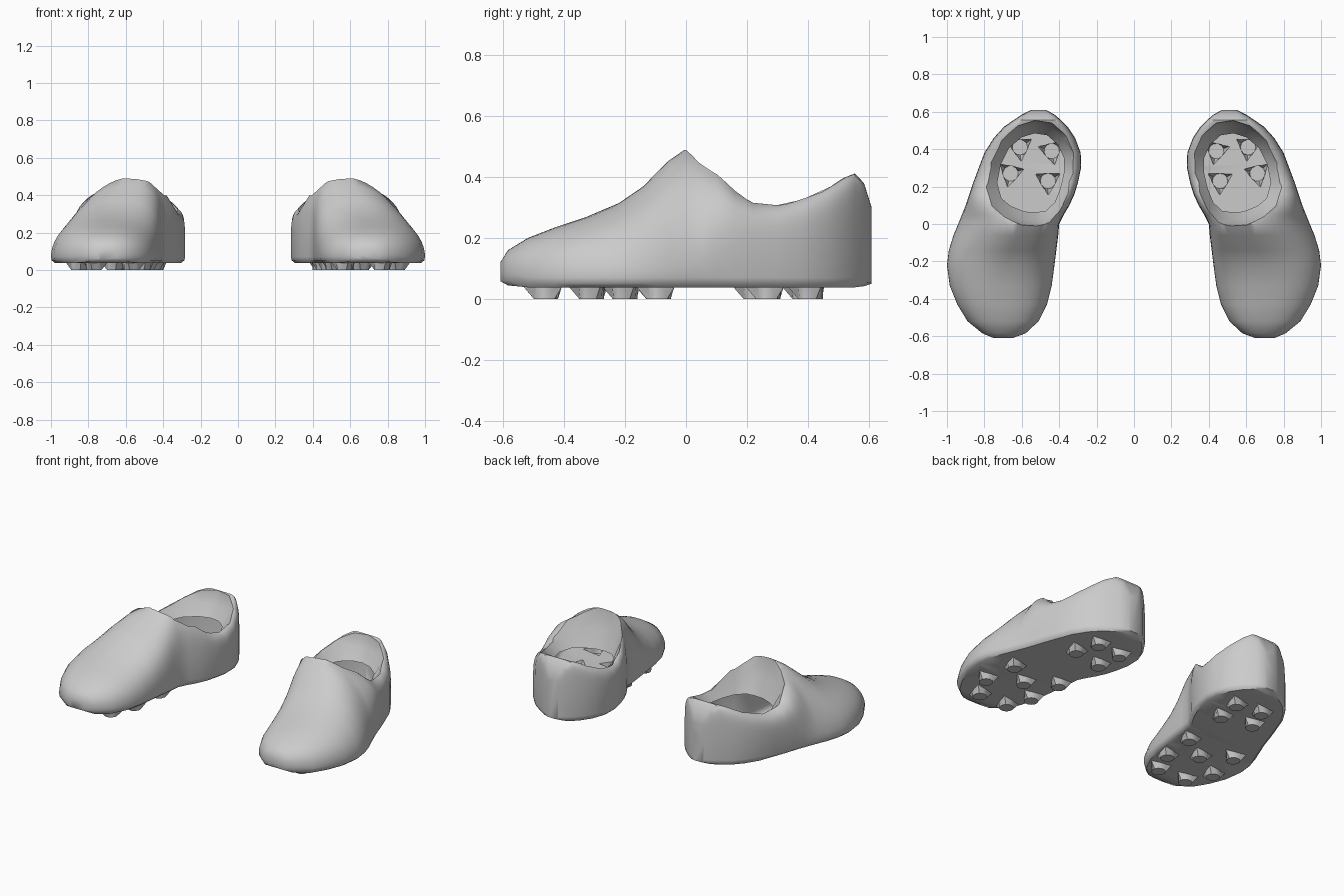
import bpy, bmesh, math
from mathutils import Vector

cube = bpy.data.objects.get("Cube")
if cube:
    bpy.data.objects.remove(cube, do_unlink=True)

grey = bpy.data.materials.new("plain_grey")
grey.use_nodes = True
GREY = (0.6, 0.6, 0.6, 1)
grey.diffuse_color = GREY
grey.node_tree.nodes["Principled BSDF"].inputs["Base Color"].default_value = GREY


def loft(name, rings, side):
    """Skin closed rings of equal length, cap both ends; side mirrors in x."""
    bm = bmesh.new()
    loops = [[bm.verts.new((x * side, y, z)) for x, y, z in ring] for ring in rings]
    n = len(loops[0])
    for a, b in zip(loops, loops[1:]):
        for i in range(n):
            j = (i + 1) % n
            bm.faces.new((a[i], a[j], b[j], b[i]))
    bm.faces.new(loops[0])
    bm.faces.new(loops[-1])
    bmesh.ops.recalc_face_normals(bm, faces=bm.faces)
    mesh = bpy.data.meshes.new(name)
    bm.to_mesh(mesh)
    bm.free()
    mesh.materials.append(grey)
    obj = bpy.data.objects.new(name, mesh)
    bpy.context.collection.objects.link(obj)
    return obj


def activate(obj):
    bpy.ops.object.select_all(action="DESELECT")
    obj.select_set(True)
    bpy.context.view_layer.objects.active = obj


def combine(obj, tool, operation):
    """Apply a boolean with a helper object, then drop the helper."""
    tool.hide_render = True
    mod = obj.modifiers.new(operation, "BOOLEAN")
    mod.operation = operation
    mod.solver = "EXACT"
    mod.object = tool
    activate(obj)
    bpy.ops.object.modifier_apply(modifier=mod.name)
    bpy.data.objects.remove(tool, do_unlink=True)


def ramp(v, lo, hi):
    t = min(max((v - lo) / (hi - lo), 0), 1)
    return t * t * (3 - 2 * t)


# Stations from toe to heel: y, inner x, outer x, top height
STATIONS = [
    (-.61, .65, .75, .12), (-.585, .58, .81, .16), (-.52, .51, .89, .2),
    (-.43, .465, .945, .235), (-.33, .44, .985, .268), (-.22, .425, 1, .315),
    (-.14, .415, .99, .37), (-.06, .405, .965, .452), (0, .4, .94, .493),
    (.05, .375, .92, .475), (.1, .345, .9, .44), (.16, .318, .88, .37),
    (.22, .3, .86, .325), (.3, .283, .83, .318), (.38, .285, .8, .338),
    (.46, .315, .75, .37), (.52, .355, .695, .4), (.555, .39, .645, .412),
    (.585, .425, .6, .38), (.61, .47, .55, .3),
]


def top_height(y):
    for a, b in zip(STATIONS, STATIONS[1:]):
        if y <= b[0]:
            return a[3] + (b[3] - a[3]) * (y - a[0]) / (b[0] - a[0])


def section(y, xl, xr, top, steps=28):
    """Lopsided rounded arch standing on a narrowed sole edge."""
    crest = xl + (xr - xl) * (.5 - .15 * math.exp(-(y / .16) ** 2))
    n_in = 2.3 + 1.2 * ramp(y, -.4, 0) + 4 * ramp(y, .02, .24)
    n_out = 2.3 - .6 * ramp(y, -.5, 0) + 4 * ramp(y, .01, .26)
    low = .07 + .01 * ramp(-y, .5, .61)
    pts = []
    for i in range(steps + 1):
        t = math.pi * i / steps
        n, edge = (n_in, xl) if t < math.pi / 2 else (n_out, xr)
        x = crest + (edge - crest) * abs(math.cos(t)) ** (2 / n)
        pts.append((x, y, low + (top - low) * max(math.sin(t), 0) ** (2 / n)))
    # rounded lower edge and flat sole
    sole = .038 + .02 * ramp(-y, .57, .61) + .012 * ramp(y, .57, .61)
    for z, inset in ((low - .018, .004), (sole, .02)):
        pts.append((xr - inset, y, z))
        pts.insert(0, (xl + inset, y, z))
    return pts


# Rim of the foot opening, and the collar sloping in from it
OPENING = [
    (.45, 0), (.52, -.01), (.6, -.005), (.7, .035), (.765, .09), (.795, .2), (.77, .33),
    (.71, .45), (.62, .525), (.53, .553), (.44, .54), (.365, .475), (.32, .38),
    (.32, .27), (.345, .16), (.385, .06),
]
MID = Vector((.54, .28))
COLLAR_Z = .26


def opening_ring(scale, height):
    ring = []
    for p in OPENING:
        x, y = MID + (Vector(p) - MID) * scale
        ring.append((x, y, height(p[1])))
    return ring


COLLAR = [
    opening_ring(.75, lambda y: COLLAR_Z),
    opening_ring(.9, lambda y: COLLAR_Z + .5 * (top_height(y) - COLLAR_Z)),
    opening_ring(1, lambda y: top_height(y) - .008),
    opening_ring(1.02, lambda y: .65),
]

# Stud centres: four under the heel, seven under the forefoot
STUDS = [
    (.46, .23), (.66, .27), (.44, .39), (.61, .41), (.82, -.09), (.85, -.31),
    (.66, -.2), (.77, -.46), (.49, -.09), (.51, -.31), (.57, -.46),
]


def stud_rings(x, y, turn):
    """Round tip widening to a triangle where it meets the sole."""
    tip, root = [], []
    for k in range(12):
        a = turn + k * math.tau / 12
        off = (k % 4) * math.tau / 12 - math.tau / 6
        r = .04 / math.cos(off)
        tip.append((x + .041 * math.cos(a), y + .041 * math.sin(a), 0))
        root.append((x + r * math.cos(a), y + r * math.sin(a), .045))
    return [tip, root]


for label, side in (("left", 1), ("right", -1)):
    shoe = loft(label + "_shoe", [section(*s) for s in STATIONS], side)

    # studs drawn out of the sole
    for i, (x, y) in enumerate(STUDS):
        turn = -math.pi / 2 + .25 * math.sin(i * 2)
        combine(shoe, loft("stud_tool", stud_rings(x, y, turn), side), "UNION")

    # foot opening with its collar, left open to the hollow inside
    combine(shoe, loft("opening_tool", COLLAR, side), "DIFFERENCE")
    bm = bmesh.new()
    bm.from_mesh(shoe.data)
    lid = [f for f in bm.faces if all(abs(v.co.z - COLLAR_Z) < .0005 for v in f.verts)]
    bmesh.ops.delete(bm, geom=lid, context="FACES")
    bm.to_mesh(shoe.data)
    bm.free()
    activate(shoe)
    bpy.ops.object.shade_smooth_by_angle(angle=math.radians(42))
